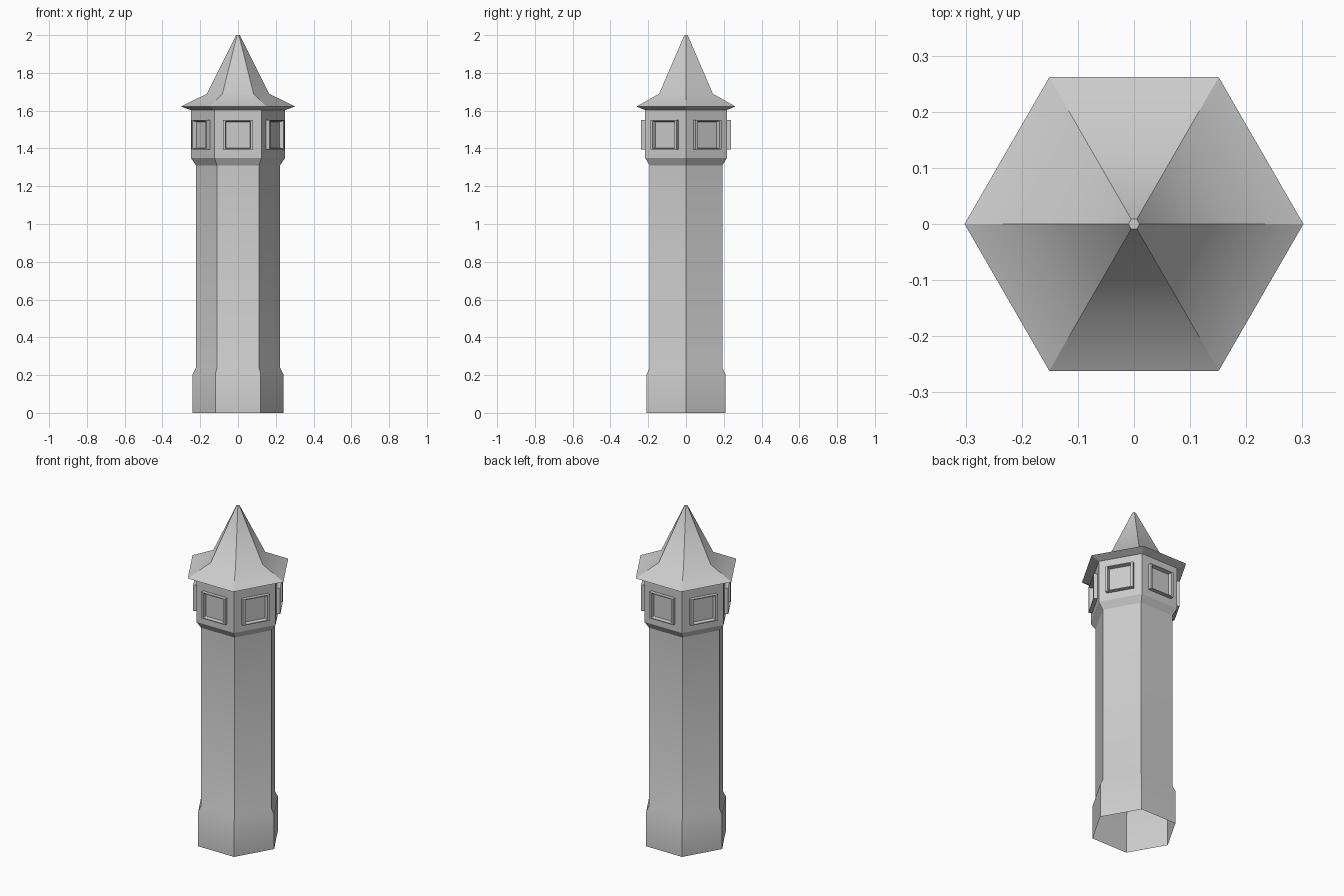
import bpy, bmesh
from math import cos, sin, radians
from mathutils import Matrix

if "Cube" in bpy.data.objects:
    bpy.data.objects.remove(bpy.data.objects["Cube"])


def finish(bm, name):
    bmesh.ops.recalc_face_normals(bm, faces=bm.faces)
    me = bpy.data.meshes.new(name)
    bm.to_mesh(me)
    bm.free()
    ob = bpy.data.objects.new(name, me)
    bpy.context.collection.objects.link(ob)
    return ob


def hex_loft(name, profile, soft=(), cap=False):
    """Six-sided stack of (radius, z) rings; rings listed in soft shade smoothly."""
    bm = bmesh.new()
    rings = [[bm.verts.new((r * cos(radians(60 * k)), r * sin(radians(60 * k)), z))
              for k in range(6)] for r, z in profile]
    for a, b in zip(rings, rings[1:]):
        for k in range(6):
            n = (k + 1) % 6
            bm.faces.new((a[k], a[n], b[n], b[k])).smooth = True
    if cap:
        bm.faces.new(rings[-1])
    for e in bm.edges:
        e.smooth = False
    for i in soft:
        for k in range(6):
            bm.edges.get((rings[i][k], rings[i][(k + 1) % 6])).smooth = True
    return finish(bm, name)


def window_frame(name, angle):
    """Raised rectangular surround, made from nested (half width, half height, depth) loops."""
    loops = [(0.08, 0.078, 0.2155), (0.08, 0.078, 0.238),
             (0.067, 0.073, 0.238), (0.062, 0.069, 0.2155)]
    bm = bmesh.new()
    rings = [[bm.verts.new((d, sx * w, 1.472 + sz * h))
              for sx, sz in ((-1, -1), (1, -1), (1, 1), (-1, 1))] for w, h, d in loops]
    for a, b in zip(rings, rings[1:]):
        for k in range(4):
            n = (k + 1) % 4
            bm.faces.new((a[k], a[n], b[n], b[k]))
    bmesh.ops.transform(bm, matrix=Matrix.Rotation(radians(angle), 4, 'Z'), verts=bm.verts)
    return finish(bm, name)


# Shaft with flared plinth (open underneath) and the wider lookout room
hex_loft("tower_body", [(0.24, 0), (0.24, 0.205), (0.222, 0.24), (0.222, 1.31),
                        (0.25, 1.35), (0.25, 1.603)], soft=(1, 2))

# Flared spire roof with sloping soffit and tiny flat tip
hex_loft("roof", [(0.25, 1.603), (0.302, 1.622), (0.164, 1.69), (0.01, 2.0)],
         soft=(2,), cap=True)

# One window surround per side
for i in range(6):
    window_frame(f"window_frame_{i + 1}", 30 + 60 * i)
